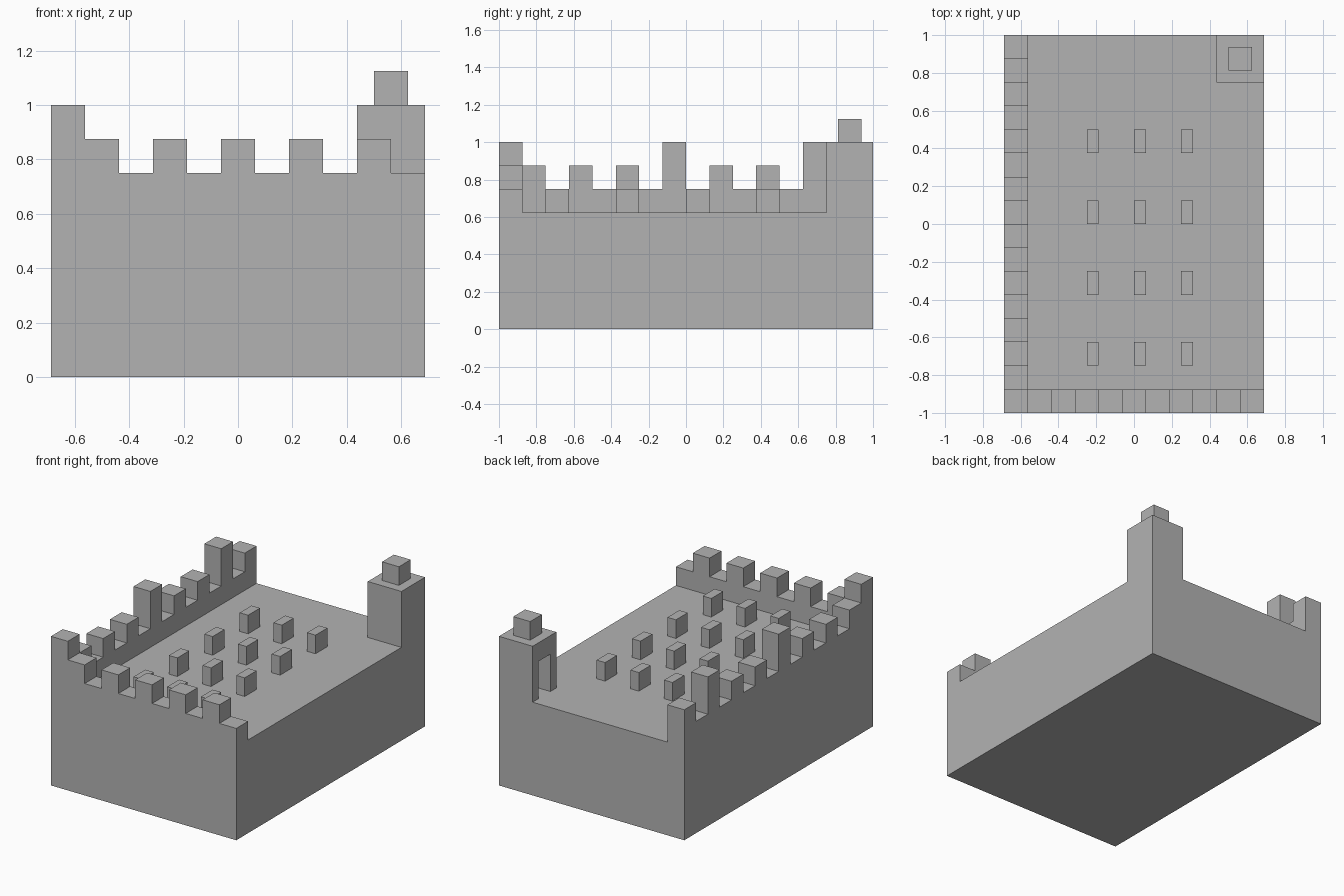
import bpy
import bmesh
from mathutils import Vector

U = 0.125                      # one block
W, D = 5.5 * U, 8 * U          # half width, half depth
FLOOR = 5 * U                  # height of the courtyard floor

cube = bpy.data.objects.get("Cube")
if cube:
    bpy.data.objects.remove(cube, do_unlink=True)

stone = bpy.data.materials.new("grey stone")
stone.use_nodes = True
grey = (0.45, 0.45, 0.45, 1)
stone.diffuse_color = grey
stone.node_tree.nodes["Principled BSDF"].inputs["Base Color"].default_value = grey


def prism(name, outline, direction):
    """Extrude a flat outline of 3D points along a direction."""
    bm = bmesh.new()
    face = bm.faces.new([bm.verts.new(p) for p in outline])
    grown = bmesh.ops.extrude_face_region(bm, geom=[face], use_keep_orig=True)
    moved = [g for g in grown["geom"] if isinstance(g, bmesh.types.BMVert)]
    bmesh.ops.translate(bm, verts=moved, vec=Vector(direction))
    bmesh.ops.recalc_face_normals(bm, faces=bm.faces)
    mesh = bpy.data.meshes.new(name)
    bm.to_mesh(mesh)
    bm.free()
    mesh.materials.append(stone)
    obj = bpy.data.objects.new(name, mesh)
    bpy.context.collection.objects.link(obj)
    return obj


def box(name, x0, x1, y0, y1, z0, z1):
    plan = [(x0, y0, z0), (x1, y0, z0), (x1, y1, z0), (x0, y1, z0)]
    return prism(name, plan, (0, 0, z1 - z0))


def battlement(start, heights):
    """Stepped wall outline as (distance, height); heights are in blocks."""
    points = [(start, FLOOR)]
    for i, h in enumerate(heights):
        points += [(start + i * U, h * U), (start + (i + 1) * U, h * U)]
    points.append((start + len(heights) * U, FLOOR))
    # drop points in the middle of straight runs
    return [p for i, p in enumerate(points) if p != points[i - 1]]


# Solid base
box("base", -W, W, -D, D, 0, FLOOR)

# Side wall with low and tall merlons, corner included
side = battlement(-D, [8, 7, 6, 7, 6, 7, 6, 8, 6, 7, 6, 7, 6, 8, 6, 7])
prism("side_wall", [(-W, y, z) for y, z in side], (U, 0, 0))

# Front wall with even merlons
front = battlement(-W + U, [7, 6] * 5)
prism("front_wall", [(x, -D, z) for x, z in front], (0, U, 0))

# Courtyard pillars
for row in range(4):
    for col in range(3):
        x, y = (col - 1) * 2 * U, (row * 3 - 6) * U
        # the first column stands against the other side of its block
        box("pillar", x, x + U / 2, y, y + U, FLOOR, FLOOR + U)

# Corner tower: hollow room with a doorway facing the courtyard
x0, x1, y0, y1, t = W - 2 * U, W, D - 2 * U, D, U / 2
room = [(x0, y0), (x1, y0), (x1, y1), (x0, y1), (x0, y1 - t),
        (x1 - t, y1 - t), (x1 - t, y0 + t), (x0, y0 + t)]
prism("tower_walls", [(x, y, FLOOR) for x, y in room], (0, 0, 2 * U))
box("tower_roof", x0, x1, y0, y1, 7 * U, 8 * U)
box("tower_cap", x0 + t, x1 - t, y0 + t, y1 - t, 8 * U, 9 * U)
